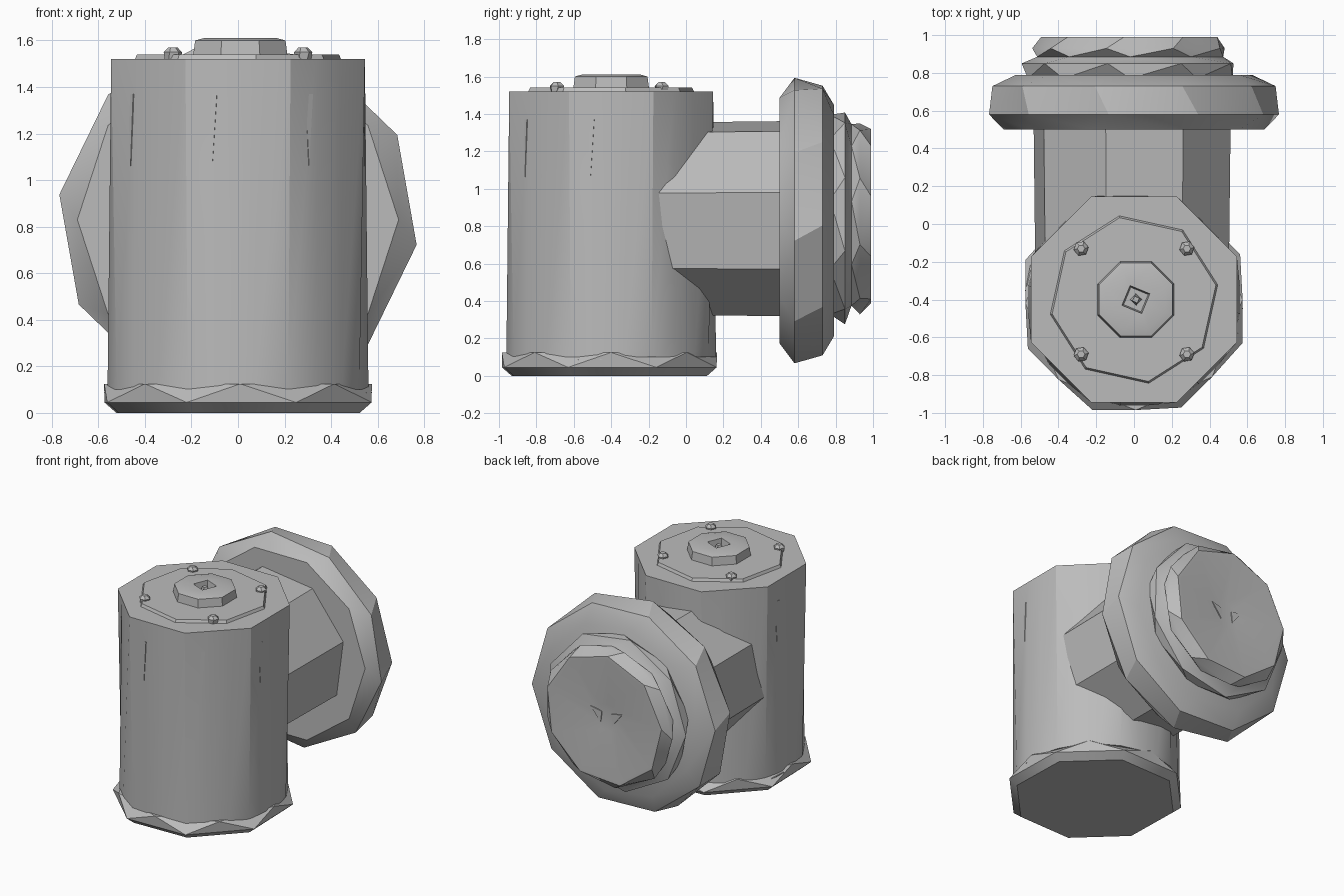
import bpy, bmesh, math
from mathutils import Vector, Matrix

cube = bpy.data.objects.get("Cube")
if cube:
    bpy.data.objects.remove(cube, do_unlink=True)

grey = bpy.data.materials.new("cast_grey")
grey.use_nodes = True
colour = (0.5, 0.5, 0.5, 1)
grey.diffuse_color = colour
grey.node_tree.nodes["Principled BSDF"].inputs["Base Color"].default_value = colour

UP = Matrix.Identity(3)
BACK = Matrix(((1, 0, 0), (0, 0, 1), (0, 1, 0)))   # local height runs along +y


def finish(name, bm, smooth=30):
    bmesh.ops.recalc_face_normals(bm, faces=bm.faces)
    mesh = bpy.data.meshes.new(name)
    bm.to_mesh(mesh)
    bm.free()
    mesh.materials.append(grey)
    obj = bpy.data.objects.new(name, mesh)
    bpy.context.collection.objects.link(obj)
    bpy.ops.object.select_all(action='DESELECT')
    obj.select_set(True)
    bpy.context.view_layer.objects.active = obj
    bpy.ops.object.shade_smooth_by_angle(angle=math.radians(smooth))
    return obj


def polygon_radius(radius, corners, offset):
    """Distance from the centre to a regular polygon's edge."""
    step = math.tau / corners
    return radius * math.cos(step / 2) / math.cos(offset % step - step / 2)


def loft(name, rings, sides, centre, axis=UP, phase=0, facet=False, smooth=30):
    """Stack rings of (height, radius, corners, twist) and cap both ends."""
    bm = bmesh.new()
    loops = []
    for height, radius, corners, twist in rings:
        loop = []
        for i in range(sides):
            turn = math.tau * i / sides + 1e-6
            a = turn + math.radians(phase + twist)
            r = polygon_radius(radius, corners, turn)
            loop.append(bm.verts.new(Vector(centre) + axis @ Vector(
                (r * math.cos(a), r * math.sin(a), height))))
        loops.append(loop)
    walls = []
    for low, high in zip(loops, loops[1:]):
        for i in range(sides):
            j = (i + 1) % sides
            walls.append(bm.faces.new((low[i], low[j], high[j], high[i])))
    bm.faces.new(loops[0])
    bm.faces.new(loops[-1])
    if facet:
        bmesh.ops.triangulate(bm, faces=walls)
    return finish(name, bm, smooth)


def wedge(name, points, normal, depth):
    """Thin plate with the given outline, thickened along normal."""
    bm = bmesh.new()
    face = bm.faces.new([bm.verts.new(p) for p in points])
    out = bmesh.ops.extrude_face_region(bm, geom=[face])
    new = [g for g in out["geom"] if isinstance(g, bmesh.types.BMVert)]
    bmesh.ops.translate(bm, verts=new, vec=Vector(normal) * depth)
    return finish(name, bm)


# Upright housing: round at the foot, eight-cornered at the rim
mid = (0, -0.4, 0)
loft("housing", [(0.1, 0.565, 24, 0), (0.13, 0.565, 24, 0), (1.52, 0.59, 8, 0)],
     24, mid, phase=22.5)

# Splayed foot with slanted facets
loft("foot", [(0, 0.56, 8, 0), (0.045, 0.615, 8, 0), (0.125, 0.575, 8, 22)],
     8, (0, -0.41, 0), phase=-21, facet=True)

# Lid, boss with socket, and four bolts
loft("lid", [(1.5, 0.46, 8, 0), (1.54, 0.44, 8, 0)], 8, mid, phase=10)
loft("boss", [(1.53, 0.22, 8, 0), (1.6, 0.21, 8, 0), (1.61, 0.17, 8, 0),
              (1.61, 0.08, 4, 0), (1.56, 0.07, 4, 0)],
     8, (0.01, -0.4, 0), phase=22.5)
loft("boss_core", [(1.55, 0.035, 4, 0), (1.6, 0.02, 4, 20)], 4, (0.01, -0.4, 0))
for x in (-0.28, 0.28):
    for y in (-0.69, -0.13):
        loft("lid_bolt", [(1.52, 0.035, 6, 0), (1.55, 0.04, 6, 10), (1.57, 0.02, 6, 0)],
             6, (x, y, 0))

# Tapered scores on the housing wall and slots on the foot
for k in range(8):
    a = math.radians(45 * k - 22.5 + 11)
    if math.sin(a) > 0.3:
        continue
    out = Vector((math.cos(a), math.sin(a), 0))
    side = Vector((-out.y, out.x, 0))
    base = Vector(mid) + out * 0.548
    wedge("wall_score", [base - side * 0.02 + Vector((0, 0, 1.37)),
                         base + side * 0.02 + Vector((0, 0, 1.37)),
                         base + Vector((0, 0, 1.06))], out, 0.006)
    low = Vector(mid) + out * 0.565 + Vector((0, 0, 0.085))
    wedge("foot_slot", [low - side * 0.07, low + side * 0.07,
                        low + side * 0.04 + Vector((0, 0, 0.015))], out, 0.009)

# Side pipe joining the housing to the flange
loft("side_pipe", [(-0.3, 0.53, 8, 0), (0.55, 0.54, 8, 0)], 8, (-0.01, 0, 0.84),
     axis=BACK, phase=15)

# Wide flange
loft("flange", [(0.5, 0.69, 10, 8), (0.58, 0.775, 10, 0), (0.73, 0.75, 10, 6),
                (0.79, 0.63, 10, 0)],
     10, (0, 0, 0.83), axis=BACK, phase=-8, facet=True)

# Stepped hub with a dished end
loft("hub", [(0.77, 0.55, 9, 0), (0.85, 0.575, 9, 12), (0.885, 0.5, 9, 0),
             (0.93, 0.52, 9, 14), (0.99, 0.475, 9, 4), (0.99, 0.45, 9, 4),
             (0.95, 0.1, 9, 4)],
     9, (-0.02, 0, 0.845), axis=BACK, phase=10, facet=True)

# Two small triangular marks in the dish
for s in (-1, 1):
    wedge("dish_mark", [(-0.02 + s * 0.05, 0.948, 0.8), (-0.02 + s * 0.04, 0.948, 0.88),
                        (-0.02 + s * 0.13, 0.953, 0.9)], (0, 1, 0), 0.008)
